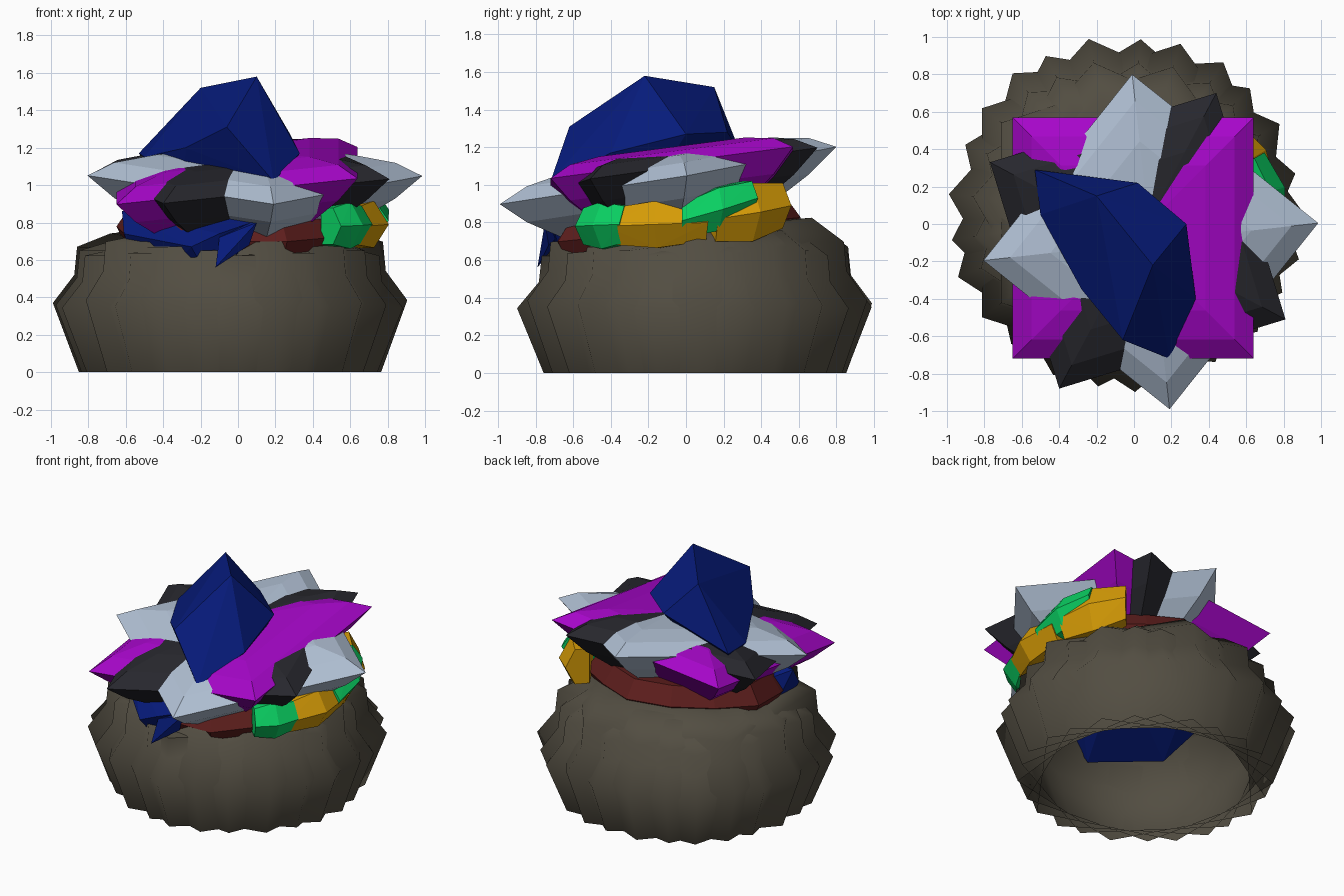
import bpy, bmesh, math
from mathutils import Vector

cube = bpy.data.objects.get("Cube")
if cube:
    bpy.data.objects.remove(cube)


def material(name, r, g, b):
    m = bpy.data.materials.new(name)
    m.use_nodes = True
    m.diffuse_color = (r, g, b, 1)
    bsdf = m.node_tree.nodes["Principled BSDF"]
    bsdf.inputs["Base Color"].default_value = (r, g, b, 1)
    bsdf.inputs["Roughness"].default_value = 0.7
    return m


earth = material("earth_brown", .085, .075, .054)
purple = material("violet", .38, .002, .58)
charcoal = material("charcoal", .02, .02, .026)
steel = material("pale_steel", .44, .53, .66)
navy = material("navy", .002, .011, .2)
green = material("emerald", .003, .62, .12)
gold = material("gold", .69, .34, .002)
red = material("dark_red", .11, .013, .012)


def finish(name, bm, mat, smooth=None):
    bmesh.ops.recalc_face_normals(bm, faces=bm.faces[:])
    mesh = bpy.data.meshes.new(name)
    bm.to_mesh(mesh)
    bm.free()
    mesh.materials.append(mat)
    obj = bpy.data.objects.new(name, mesh)
    bpy.context.collection.objects.link(obj)
    if smooth:
        bpy.ops.object.select_all(action='DESELECT')
        obj.select_set(True)
        bpy.context.view_layer.objects.active = obj
        bpy.ops.object.shade_smooth_by_angle(angle=math.radians(smooth))


def bridge(bm, p, q, closed=True):
    n = len(p)
    for j in range(n if closed else n - 1):
        k = (j + 1) % n
        bm.faces.new((p[j], p[k], q[k], q[j]))


def sweep(name, profile, mat, centre, start, steps, closed, smooth=None, wobble=0):
    """Turn a (radius, height) profile about z; the inner top rises to the back."""
    bm = bmesh.new()
    rings = []
    for i in range(steps):
        a = math.radians(start + 360 * i / steps)
        k = 1 + wobble * math.sin(i * 2.4)
        ring = []
        for r, z in profile:
            y = r * k * math.sin(a)
            lift = .1 * y if r < .7 else 0
            ring.append(bm.verts.new((centre[0] + r * k * math.cos(a),
                                      centre[1] + y, z + lift)))
        rings.append(ring)
    for i in range(steps):
        bridge(bm, rings[i - 1], rings[i], closed)
    finish(name, bm, mat, smooth)


def hull(name, points, mat):
    """Faceted gem wrapped around a few points."""
    bm = bmesh.new()
    for p in points:
        bm.verts.new(p)
    result = bmesh.ops.convex_hull(bm, input=bm.verts[:])
    extra = {g for g in result["geom_interior"] + result["geom_unused"]
             if isinstance(g, bmesh.types.BMVert)}
    bmesh.ops.delete(bm, geom=list(extra), context='VERTS')
    finish(name, bm, mat)


# Base: thin five-sided shells, turned to make a jagged outline
shell = [(.81, 0), (.95, .37), (.835, .52), (.82, .67), (.64, .735), (.42, .74)]
turns = [(0, 1.04, 1), (13, .95, .98), (30, 1, 1), (45, .97, .99), (57, .93, 1.01)]
for i, (angle, tall, wide) in enumerate(turns):
    sweep(f"base_shell_{i + 1}", [(r * wide, z * tall) for r, z in shell],
          earth, (-.045, .06), angle, 5, False, smooth=75)

# Dark red band under the plates
sweep("red_band", [(.6, .66), (.65, .76), (.57, .88), (.42, .88), (.42, .68)],
      red, (0, -.06), 10, 14, True, wobble=.04)


# Gold and green blocks along the left side, narrower at their ends
def block(name, mat, start, end, z_start, z_end, half, reach=.82):
    points = []
    for t, size in ((0, .78), (.5, 1), (1, .78)):
        a = math.radians(start + (end - start) * t)
        z = z_start + (z_end - z_start) * t
        for r, h in ((.62, -1), (reach - .08, -1), (reach, 0),
                     (reach - .08, 1), (.62, 1)):
            r = .7 + (r - .7) * size
            points.append((r * math.cos(a), r * math.sin(a) - .02,
                           z + h * half * size))
    hull(name, points, mat)


block("green_block_front", green, -46, -25, .78, .79, .125)
block("gold_block_front", gold, -31, 10, .78, .8, .125)
block("green_block_back", green, 0, 30, .81, .93, .115, .835)
block("gold_block_back", gold, 14, 47, .82, .89, .155)


def square_plate(name, mat, centre, corner, slope_x, slope_y):
    """Sharp-edged square gem, bulging in steps, on a tilted plane."""
    bm = bmesh.new()

    def ring(scale, lift):
        out = []
        x, y = corner
        for _ in range(4):
            px, py = x * scale, y * scale
            out.append(bm.verts.new((centre[0] + px, centre[1] + py,
                       centre[2] + px * slope_x + py * slope_y + lift)))
            x, y = -y, x
        return out

    edge = ring(1, 0)
    for rim, inner, peak in ((.07, .11, .14), (-.12, -.25, -.31)):
        a, b = ring(.84, rim), ring(.6, inner)
        bridge(bm, edge, a)
        bridge(bm, a, b)
        tip = bm.verts.new(Vector(centre) + Vector((0, 0, peak)))
        for i in range(4):
            bm.faces.new((b[i - 1], b[i], tip))
    finish(name, bm, mat)


# Three crossed square plates
square_plate("violet_plate", purple, (-.005, -.075, 1.05), (.645, .645), .107, .13)
square_plate("charcoal_plate", charcoal, (.02, -.09, 1.05), (.42, .79), .06, .155)
square_plate("steel_plate", steel, (.09, -.095, 1.05), (-.1, .895), -.02, .168)

# Tall crystal on top and its root passing down into the base
hull("crystal_top", [
    (.1, -.22, 1.58), (-.2, .15, 1.52), (-.53, .29, 1.17), (.02, .22, 1.28),
    (.28, 0, 1.27), (.33, -.4, 1.17), (.19, -.72, 1.02), (-.06, -.62, 1.31),
    (-.28, -.35, 1.2), (-.5, .05, 1.15), (-.3, -.1, .8), (.1, -.3, .8)], navy)
hull("crystal_root", [
    (-.62, -.3, .86), (-.61, -.38, .74), (-.25, -.73, .67), (-.1, -.75, .74),
    (.1, -.72, .81), (.2, .1, .72), (-.3, .25, .75), (-.1, -.1, 1.0),
    (-.58, -.1, .6), (-.48, -.28, .44), (-.12, -.6, .44), (.05, -.45, .6)], navy)
hull("crystal_spur", [
    (-.12, -.79, .56), (-.1, -.74, .72), (.1, -.75, .8), (.06, -.73, .68),
    (-.08, -.6, .8)], navy)
